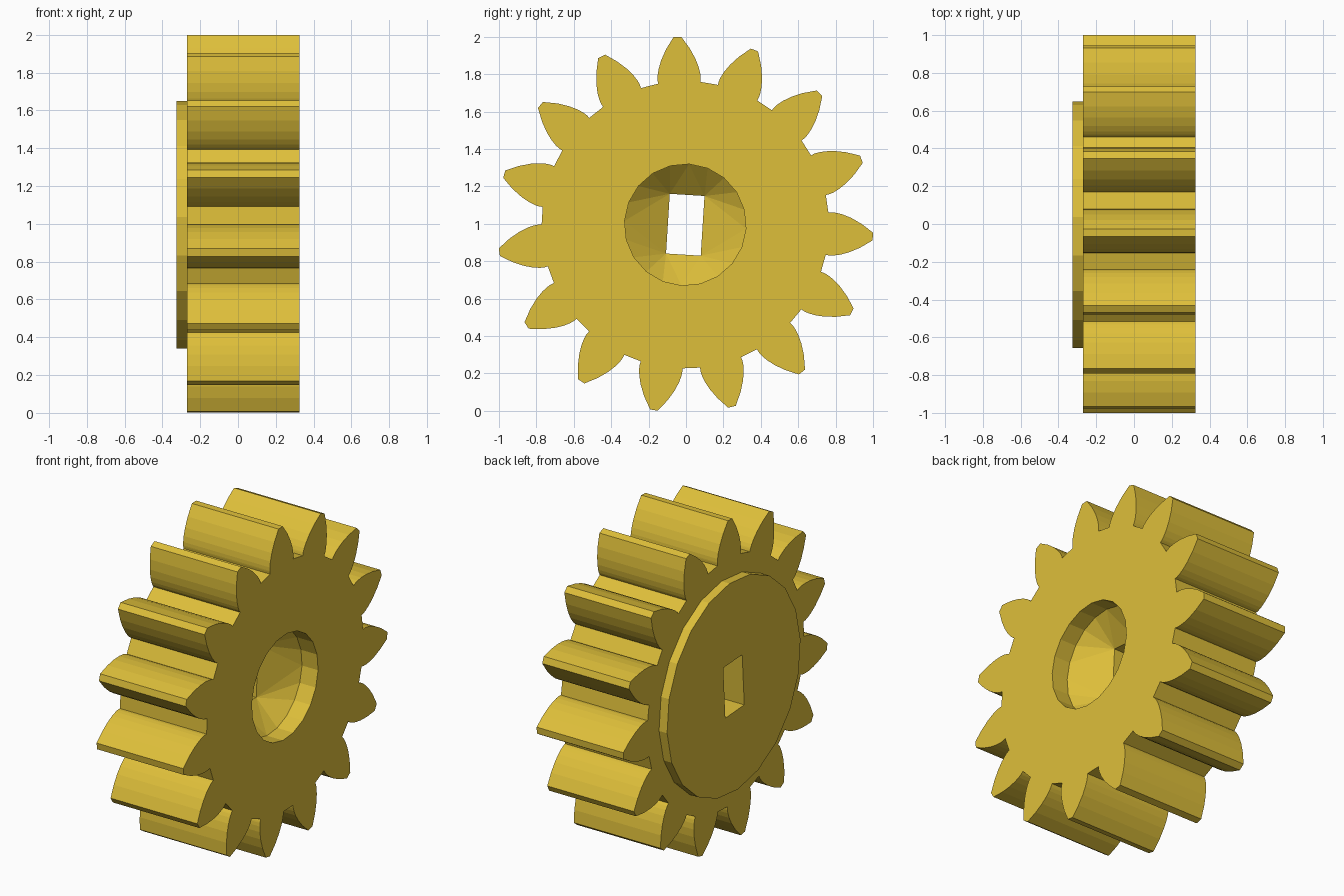
import bpy, bmesh
from math import sin, cos, atan, sqrt, radians, pi

cube = bpy.data.objects.get("Cube")
if cube:
    bpy.data.objects.remove(cube, do_unlink=True)

# Sizes: the axle runs along x
TEETH, SIDES = 15, 20
ROOT_R, BASE_R, TIP_R = 0.768, 0.783, 1.005
HALF_ROOT = radians(8.46)
TURN = radians(-3.6)
CENTRE_Y, CENTRE_Z = -0.004, 0.995
FACE_X, BACK_X, HUB_X = 0.325, -0.27, -0.325
FUNNEL_X, SLOT_X = 0.215, 0.07
HUB_R, BORE_R = 0.655, 0.325
SLOT_W, SLOT_H = 0.093, 0.16

bm = bmesh.new()


def polar(r, a):
    return r * cos(a), r * sin(a)


def loop(points, x):
    """Closed ring of vertices at x, turned to the gear's angle."""
    c, s = cos(TURN), sin(TURN)
    vs = [bm.verts.new((x, CENTRE_Y + c * u - s * v, CENTRE_Z + s * u + c * v))
          for u, v in points]
    for a, b in zip(vs, vs[1:] + vs[:1]):
        bm.edges.new((a, b))
    return vs


def wall(a, b):
    """Quads joining two rings with the same number of points."""
    n = len(a)
    for i in range(n):
        j = (i + 1) % n
        bm.faces.new((a[i], a[j], b[j], b[i]))


def flat_fill(outer, inner):
    """Flat face between an outline and the hole inside it."""
    edges = [bm.edges.get((r[i - 1], r[i])) for r in (outer, inner) for i in range(len(r))]
    bmesh.ops.triangle_fill(bm, edges=edges, use_beauty=True, normal=(1, 0, 0))


def circle(r):
    return [polar(r, 2 * pi * i / SIDES) for i in range(SIDES)]


# Involute tooth flank as (radius, half angle) pairs, repeated around the wheel
flank = [(ROOT_R, HALF_ROOT)]
t_max = sqrt((TIP_R / BASE_R) ** 2 - 1)
STEPS = 6
for k in range(STEPS + 1):
    t = t_max * k / STEPS
    flank.append((BASE_R * sqrt(1 + t * t), HALF_ROOT - (t - atan(t))))
outline = []
for i in range(TEETH):
    mid = 2 * pi * i / TEETH
    outline += [polar(r, mid - a) for r, a in flank]
    outline += [polar(r, mid + a) for r, a in reversed(flank)]

# Toothed wheel rim
teeth_face, teeth_back = loop(outline, FACE_X), loop(outline, BACK_X)
wall(teeth_face, teeth_back)

# Raised round hub on the back
hub_inner, hub_outer = loop(circle(HUB_R), BACK_X), loop(circle(HUB_R), HUB_X)
flat_fill(teeth_back, hub_inner)
wall(hub_inner, hub_outer)

# Round bore in the face
bore_rim, bore_floor = loop(circle(BORE_R), FACE_X), loop(circle(BORE_R), FUNNEL_X)
flat_fill(teeth_face, bore_rim)
wall(bore_rim, bore_floor)

# Rectangular slot through the hub
slot = [(SLOT_W, SLOT_H), (-SLOT_W, SLOT_H), (-SLOT_W, -SLOT_H), (SLOT_W, -SLOT_H)]
slot_in, slot_out = loop(slot, SLOT_X), loop(slot, HUB_X)
wall(slot_in, slot_out)
flat_fill(hub_outer, slot_out)

# Funnel from the round bore to the slot: a fan at each slot corner
quarter = SIDES // 4
for i in range(4):
    for k in range(quarter * i, quarter * (i + 1)):
        bm.faces.new((slot_in[i], bore_floor[k], bore_floor[(k + 1) % SIDES]))
    bm.faces.new((slot_in[i], bore_floor[quarter * (i + 1) % SIDES], slot_in[(i + 1) % 4]))

bmesh.ops.recalc_face_normals(bm, faces=bm.faces[:])
mesh = bpy.data.meshes.new("gear_wheel")
bm.to_mesh(mesh)
bm.free()
gear = bpy.data.objects.new("gear_wheel", mesh)
bpy.context.collection.objects.link(gear)

# Single yellow colour
colour = (0.73, 0.52, 0.042, 1)
yellow = bpy.data.materials.new("golden_yellow")
yellow.use_nodes = True
yellow.diffuse_color = colour
yellow.node_tree.nodes["Principled BSDF"].inputs["Base Color"].default_value = colour
mesh.materials.append(yellow)
